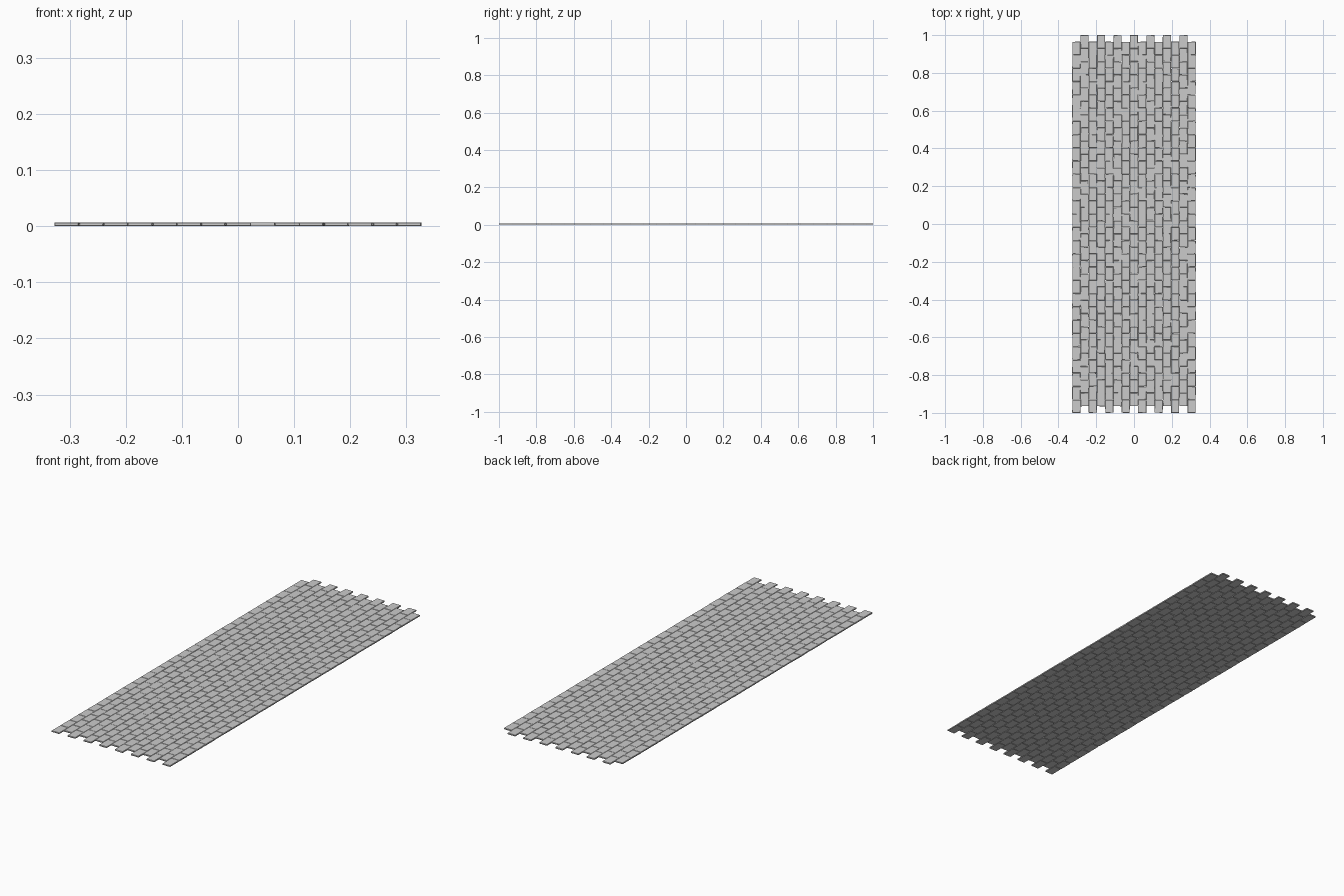
import bpy, bmesh, random
from math import radians
from mathutils import Matrix, Vector

if "Cube" in bpy.data.objects:
    bpy.data.objects.remove(bpy.data.objects["Cube"])

random.seed(7)
COLS, ROWS = 15, 28
HALF_W, HEIGHT = 0.327, 0.007
PITCH_X = 2 * HALF_W / COLS
PITCH_Y = 2.0 / (ROWS + 0.5)


def add_stone(bm, x, y):
    # slightly irregular, chamfered paving stone
    stone = bmesh.new()
    bmesh.ops.create_cube(stone, size=1.0)
    size = (PITCH_X * random.uniform(0.97, 1.01),
            PITCH_Y * random.uniform(0.97, 1.01),
            HEIGHT * random.uniform(0.94, 1.0))
    bmesh.ops.scale(stone, vec=size, verts=stone.verts)
    for v in stone.verts:
        v.co.x += random.uniform(-0.0006, 0.0006)
        v.co.y += random.uniform(-0.0006, 0.0006)
    bmesh.ops.bevel(stone, geom=stone.edges[:], offset=0.0011,
                    segments=1, affect='EDGES', profile=0.5)
    spin = Matrix.Rotation(radians(random.uniform(-1.2, 1.2)), 4, 'Z')
    place = Matrix.Translation(Vector((x, y, HEIGHT / 2)))
    bmesh.ops.transform(stone, matrix=place @ spin, verts=stone.verts)
    for v in stone.verts:
        v.co.x = max(-HALF_W, min(HALF_W, v.co.x))
        v.co.y = max(-1.0, min(1.0, v.co.y))
    temp = bpy.data.meshes.new("stone")
    stone.to_mesh(temp)
    stone.free()
    bm.from_mesh(temp)
    bpy.data.meshes.remove(temp)


# columns of stones, every second one shifted half a stone
for c in range(COLS):
    bm = bmesh.new()
    x = -HALF_W + (c + 0.5) * PITCH_X
    start = -1.0 + (c % 2) * PITCH_Y / 2
    for r in range(ROWS):
        add_stone(bm, x, start + (r + 0.5) * PITCH_Y)
    mesh = bpy.data.meshes.new(f"paving_column_{c + 1}")
    bm.to_mesh(mesh)
    bm.free()
    obj = bpy.data.objects.new(f"paving_column_{c + 1}", mesh)
    bpy.context.collection.objects.link(obj)
